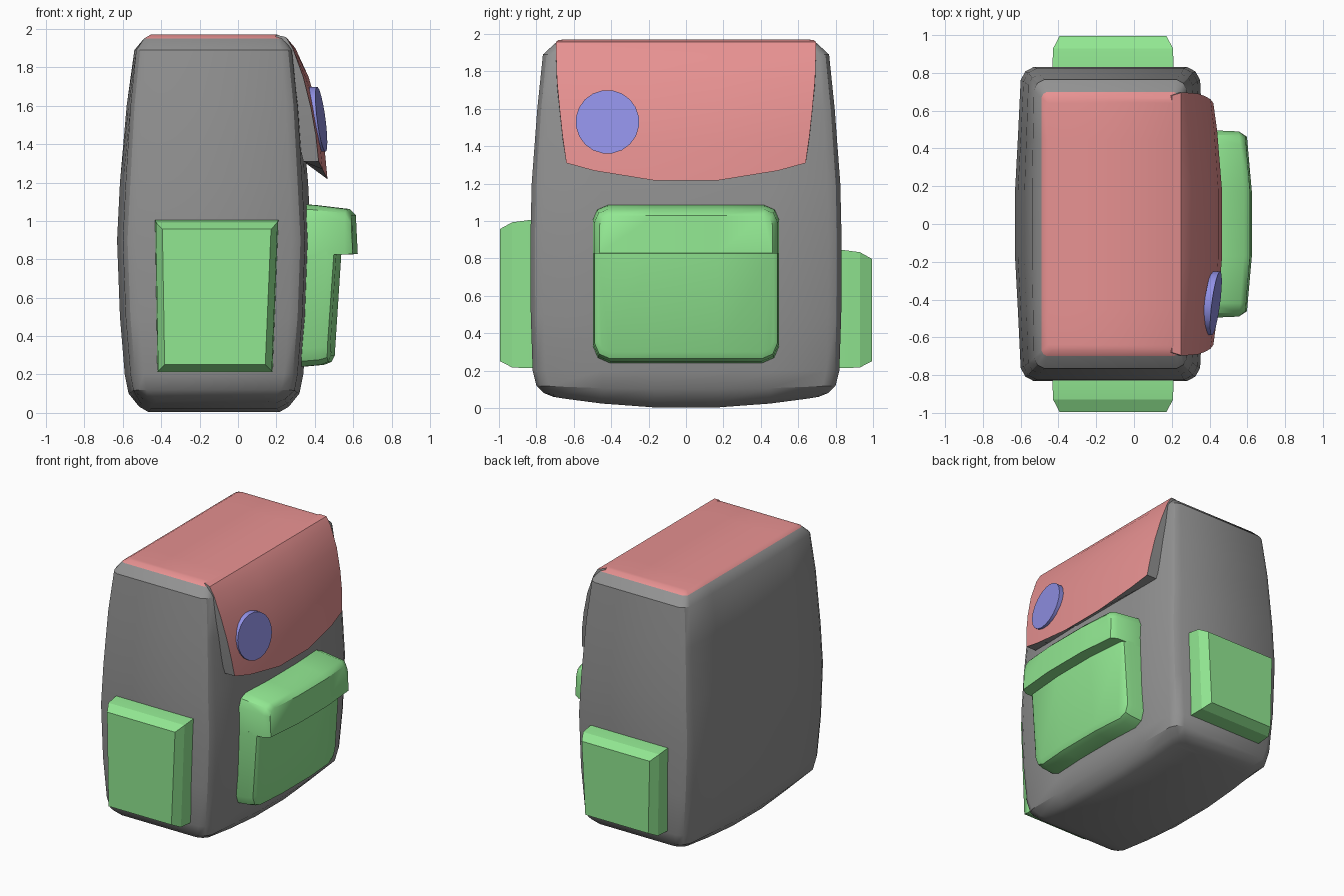
import bpy, bmesh, math
from mathutils import Vector

cube = bpy.data.objects.get("Cube")
if cube:
    bpy.data.objects.remove(cube, do_unlink=True)


def material(name, colour):
    m = bpy.data.materials.new(name)
    m.use_nodes = True
    m.diffuse_color = (*colour, 1)
    m.node_tree.nodes["Principled BSDF"].inputs["Base Color"].default_value = (*colour, 1)
    return m


LO, HI = 0.285, 0.8
grey = material("grey fabric", (LO, LO, LO))
red = material("red fabric", (HI, LO, LO))
green = material("green fabric", (LO, HI, LO))
blue = material("blue badge", (LO, LO, HI))


def loft(name, rings, mats, rule=None, angle=32):
    """Bridge rings of points; cap each end with strips across the ring."""
    bm = bmesh.new()
    rows = [[bm.verts.new(p) for p in ring] for ring in rings]
    n = len(rows[0])
    for a, b in zip(rows, rows[1:]):
        for i in range(n):
            j = (i + 1) % n
            bm.faces.new((a[i], a[j], b[j], b[i]))
    for row in (rows[0], rows[-1]):
        for i in range(n // 2 - 1):
            bm.faces.new((row[i], row[i + 1], row[n - 2 - i], row[n - 1 - i]))
    bmesh.ops.remove_doubles(bm, verts=bm.verts, dist=0.0005)
    bmesh.ops.recalc_face_normals(bm, faces=bm.faces)
    bm.normal_update()
    if rule:
        for f in bm.faces:
            f.material_index = rule(f)
    mesh = bpy.data.meshes.new(name)
    bm.to_mesh(mesh)
    bm.free()
    for m in mats:
        mesh.materials.append(m)
    ob = bpy.data.objects.new(name, mesh)
    bpy.context.collection.objects.link(ob)
    bpy.ops.object.select_all(action='DESELECT')
    ob.select_set(True)
    bpy.context.view_layer.objects.active = ob
    bpy.ops.object.shade_smooth_by_angle(angle=math.radians(angle))
    return ob


# Main bag: barrel shaped, with chamfered corners and a sagging base
def bag_ring(z, hx, hy, chamfer, bulge, sag):
    half = [(0.17, 0), (0.45, bulge * 0.5), (hy - chamfer, bulge),
            (hy - 0.35 * chamfer, bulge + 0.35 * chamfer), (hy, bulge + chamfer)]
    cols = [(-y, d) for y, d in reversed(half)] + half
    lift = lambda y: z + sag * (y / hy) ** 2
    front = [(hx - d - 0.125, y, lift(y)) for y, d in cols]
    back = [(d - hx - 0.125, y, lift(y)) for y, d in reversed(cols)]
    return front + back


bag = [(0, .34, .71, .06, .02, .06), (.03, .39, .76, .06, .02, .05),
       (.10, .445, .80, .07, .025, .02), (.2, .465, .82, .07, .03, 0),
       (.5, .49, .83, .07, .03, 0), (.9, .505, .832, .07, .03, 0),
       (1.2, .49, .825, .07, .03, 0), (1.6, .455, .795, .06, .02, 0),
       (1.89, .415, .765, .055, .01, 0), (1.95, .365, .70, .03, 0, 0),
       (1.97, .33, .665, .025, 0, 0)]
loft("bag_body", [bag_ring(*r) for r in bag], [grey, red],
     lambda f: int(f.calc_center_median().z > 1.951))


# Flap folding over the front: outer x, z, edge drop, width, edge lift, inner x, z
def flap_ring(x, z, drop, width, lift, ix, iz):
    fracs = (-1, -0.77, -0.27, 0.27, 0.77, 1)
    outer = [(x - drop * t * t, t * width, z + lift * t * t) for t in fracs]
    inner = [(ix, t * width, iz) for t in reversed(fracs)]
    return outer + inner


flap = [(.20, 1.969, 0, .68, 0, .15, 1.9), (.25, 1.958, 0, .695, 0, .18, 1.88),
        (.30, 1.90, .015, .695, 0, .22, 1.85), (.37, 1.75, .03, .69, 0, .26, 1.72),
        (.42, 1.58, .04, .675, .01, .29, 1.58), (.45, 1.42, .045, .66, .03, .31, 1.44),
        (.47, 1.21, .05, .64, .10, .34, 1.31)]
loft("front_flap", [flap_ring(*r) for r in flap], [grey, red],
     lambda f: int(f.normal.x > 0.2 or f.normal.z > 0.5))


# Round badge, lying on the sloping flap
def badge_ring(inset):
    pts = []
    for k in range(20):
        a = math.tau * (k + 0.5) / 20
        dy, dz = 0.17 * math.cos(a), 0.17 * math.sin(a)
        pts.append((0.434 - 0.13 * dz + 0.13 * dy - inset, dy - 0.42, dz + 1.53))
    return pts


loft("round_badge", [badge_ring(0.04), badge_ring(0)], [blue])


# Front pocket and its lid: outlines with chamfered corners, curved outwards
def pocket_ring(x, tilt, hy, z0, z1, cb, ct):
    half = [(0.17, 0, 0)] + [(1 - s, s, t) for s, t in ((1, 0), (0.3, 0.3), (0, 1))]

    def column(c):
        pts = [(0.17, 0)] + [(hy - c * s, c * t) for s, t in ((1, 0), (0.3, 0.3), (0, 1))]
        return [(-y, d) for y, d in reversed(pts)] + pts

    def place(y, z):
        return (x + tilt * (z - z0) / (z1 - z0) - 0.03 * (y / hy) ** 2, y, z)

    low = [place(y, z0 + d) for y, d in column(cb)]
    top = [place(y, z1 - d) for y, d in reversed(column(ct))]
    return low + top


lower = [(.28, 0, .50, .235, .84, .09, 0), (.45, .04, .495, .25, .84, .09, 0),
         (.49, .04, .488, .265, .84, .08, 0), (.508, .035, .468, .30, .84, .06, 0)]
lid = [(.28, 0, .50, .825, 1.087, 0, .08), (.40, 0, .498, .825, 1.084, 0, .08),
       (.585, 0, .49, .825, 1.062, 0, .07), (.628, -.01, .462, .828, 1.03, 0, .05)]
loft("front_pocket", [pocket_ring(*r) for r in lower], [green], angle=40)
loft("front_pocket_lid", [pocket_ring(*r) for r in lid], [green], angle=40)


# Side pockets: bevelled boxes, slightly narrower at the bottom
def side_ring(side, y, inset, z0, z1):
    x0, x1 = -0.432 + inset, 0.21 - inset
    z0, z1 = z0 + inset, z1 - inset
    return [(x0 + 0.012, side * y, z0), (x0, side * y, z1),
            (x1, side * y, z1), (x1 - 0.03, side * y, z0)]


for side, name, top in ((-1, "right_side_pocket", 1.005), (1, "left_side_pocket", 0.845)):
    steps = [(0.74, 0, top), (0.84, 0, top), (0.93, 0.004, top - 0.008), (0.995, 0.038, top - 0.01)]
    loft(name, [side_ring(side, y, inset, 0.213, t) for y, inset, t in steps], [green], angle=20)
